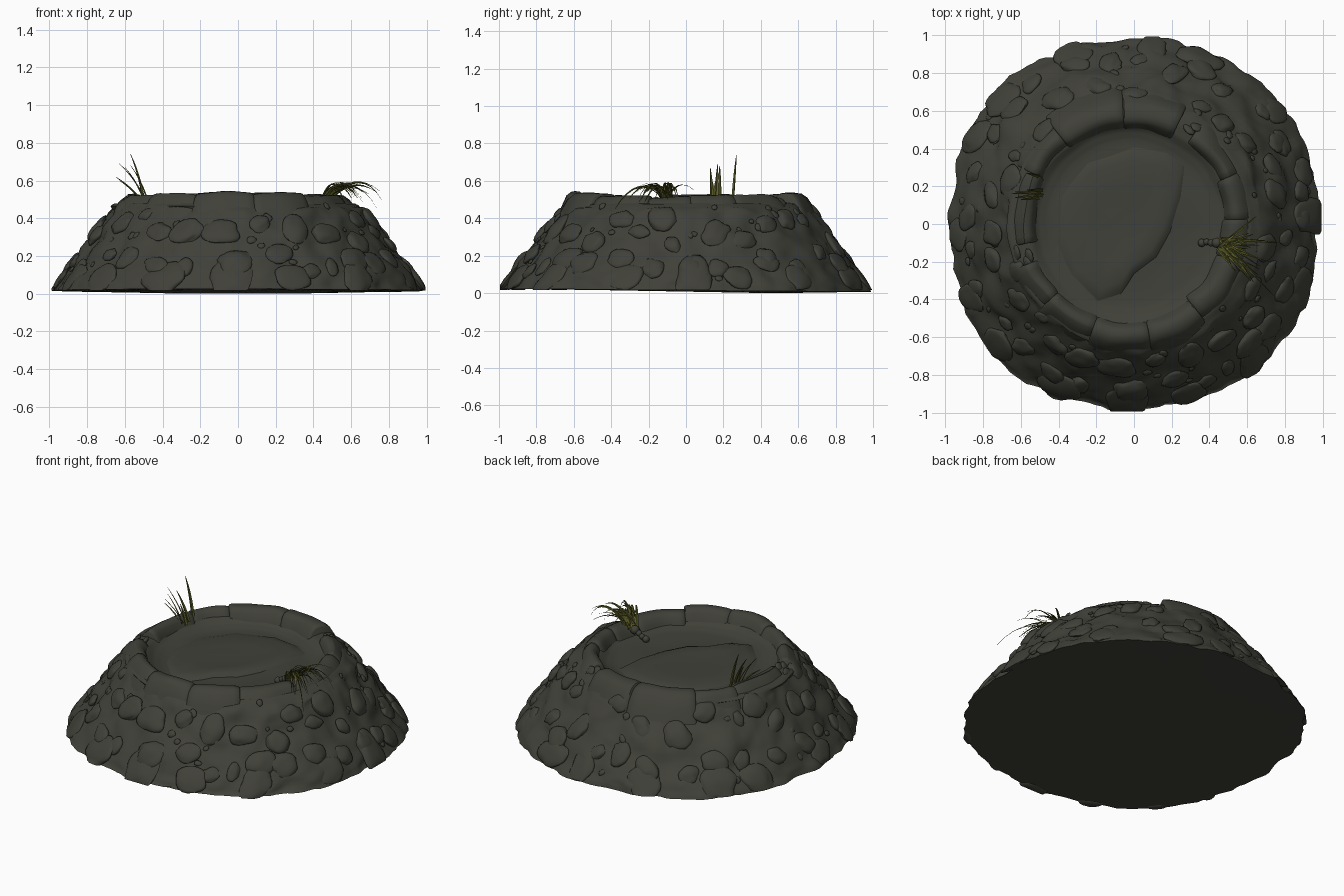
import bpy, bmesh, math, random
from mathutils import Vector, Matrix, noise

if "Cube" in bpy.data.objects:
    bpy.data.objects.remove(bpy.data.objects["Cube"])

random.seed(11)
CX = -0.02  # the basin sits slightly left of centre


def material(name, rgb):
    m = bpy.data.materials.new(name)
    m.diffuse_color = (*rgb, 1)
    m.use_nodes = True
    m.node_tree.nodes["Principled BSDF"].inputs["Base Color"].default_value = m.diffuse_color
    return m


STONE = material("dark olive stone", (0.052, 0.052, 0.041))
GRASS = material("grass green", (0.080, 0.086, 0.016))
DRY = material("dry grass", (0.110, 0.105, 0.024))


def finish(bm, name, mats, angle=40):
    me = bpy.data.meshes.new(name)
    bm.to_mesh(me)
    bm.free()
    ob = bpy.data.objects.new(name, me)
    bpy.context.collection.objects.link(ob)
    for m in mats:
        me.materials.append(m)
    bpy.ops.object.select_all(action='DESELECT')
    ob.select_set(True)
    bpy.context.view_layer.objects.active = ob
    bpy.ops.object.shade_smooth_by_angle(angle=math.radians(angle))
    return ob


def n3(p, f, seed=0.0):
    return noise.noise(Vector(p) * f + Vector((seed, seed * 1.7, 3.1)))


def clamp1(v, lim=0.99):
    return max(-lim, min(lim, v))


def squarish(a, z):
    # the foot reaches a little further on the diagonals
    return 1 + 0.016 * (1 - math.cos(4 * a)) * max(0, 1 - z / 0.4)


# Mound: lathed slope, rim shelf and basin floor, roughened with noise
PROFILE = [(0.98, 0.016), (0.952, 0.06), (0.893, 0.14), (0.825, 0.24), (0.755, 0.335), (0.69, 0.425),
           (0.64, 0.476), (0.585, 0.485), (0.53, 0.478), (0.49, 0.452), (0.44, 0.438), (0.3, 0.435), (0.15, 0.437)]


def lathe_mound():
    bm = bmesh.new()
    rows = []
    for (r0, z0), (r1, z1) in zip(PROFILE, PROFILE[1:] + [(0.03, 0.437)]):
        for k in range(4):
            t = k / 4
            rows.append((r0 + (r1 - r0) * t, z0 + (z1 - z0) * t))
    N = 180
    rings = []
    for q, (r, z) in enumerate(rows):
        ring = []
        for i in range(N):
            a = 2 * math.pi * i / N
            c, s = math.cos(a), math.sin(a)
            p = (r * c, r * s, z)
            if r > 0.66:
                rr = r + 0.02 * n3(p, 4.5) + 0.026 * n3(p, 8, 5) + 0.012 * n3(p, 18, 2)
                rr *= squarish(a, z)
                zz = z + (0.016 * n3(p, 8, 9) if z > 0.06 else 0.004 * n3(p, 3, 2))
                if q == 0:
                    zz -= 0.009 * s
                x = clamp1(rr * c)
            else:
                rr = r + 0.01 * n3(p, 6, 4)
                zz = z + 0.008 * n3(p, 4, 7)
                x = rr * c + CX
            ring.append(bm.verts.new((x, clamp1(rr * s), max(zz, 0.002))))
        rings.append(ring)
    for A, B in zip(rings, rings[1:]):
        for i in range(N):
            j = (i + 1) % N
            bm.faces.new((A[i], A[j], B[j], B[i]))
    bm.faces.new(rings[-1])
    # slightly bellied underside
    low = [bm.verts.new((v.co.x * 0.5, v.co.y * 0.5, max(0, 0.008 - 0.009 * v.co.y))) for v in rings[0]]
    for i in range(N):
        j = (i + 1) % N
        bm.faces.new((rings[0][j], rings[0][i], low[i], low[j]))
    bm.faces.new(low[::-1])
    return finish(bm, "mound", [STONE], 50)


lathe_mound()


# Rim stones: curved blocks swept along arcs
def rim_stone(bm, a0, a1, ri, ro, zt):
    seed = random.uniform(0, 50)
    sec = [(ri - 0.04, 0.40), (ri - 0.012, 0.465), (ri + 0.008, zt - 0.022), (ri + 0.03, zt - 0.003),
           (ri + 0.055, zt), (ro - 0.03, zt - 0.003), (ro, zt - 0.025), (ro + 0.035, 0.45), (ro + 0.075, 0.37)]
    n = max(5, int((a1 - a0) / 3))
    cr, cz = (ri + ro) / 2 + 0.01, 0.43
    rings = []
    for k in range(n + 3):
        t = min(max((k - 1) / n, 0), 1)
        a = math.radians(a0 + (a1 - a0) * t)
        f = 0.88 if k in (0, n + 2) else (0.97 if k in (1, n + 1) else 1)
        da = -0.012 if k == 0 else 0.012 if k == n + 2 else 0
        ring = []
        for r, z in sec:
            r, z = cr + (r - cr) * f, cz + (z - cz) * f
            p = (r * math.cos(a), r * math.sin(a), z)
            # shared noise keeps neighbours aligned, seeded noise tells them apart
            r += 0.016 * n3(p, 6) + 0.01 * n3(p, 5, seed)
            z += 0.012 * n3(p, 6, 3) + 0.008 * n3(p, 5, seed + 8)
            ring.append(bm.verts.new((r * math.cos(a + da) + CX, r * math.sin(a + da), z)))
        rings.append(ring)
    m = len(sec)
    for A, B in zip(rings, rings[1:]):
        for i in range(m):
            j = (i + 1) % m
            bm.faces.new((A[i], B[i], B[j], A[j]))
    bm.faces.new(rings[0])
    bm.faces.new(rings[-1][::-1])


bm = bmesh.new()
for args in [(65, 93, 0.52, 0.65, 0.535), (94, 128, 0.525, 0.65, 0.53), (26, 54, 0.53, 0.62, 0.525),
             (3, 25, 0.515, 0.62, 0.52), (-19, 2, 0.50, 0.62, 0.512),
             (-52, -20, 0.505, 0.625, 0.522), (-80, -53, 0.52, 0.635, 0.535),
             (-109, -81, 0.53, 0.635, 0.54), (-136, -110, 0.53, 0.625, 0.528), (-158, -137, 0.53, 0.62, 0.52),
             (129, 152, 0.53, 0.63, 0.52), (153, 190, 0.515, 0.60, 0.522)]:
    rim_stone(bm, *args)
bmesh.ops.recalc_face_normals(bm, faces=bm.faces)
finish(bm, "rim_stones", [STONE], 50)


# Stones half buried in the slope
def slope_z(r):
    for (r0, z0), (r1, z1) in zip(PROFILE, PROFILE[1:]):
        if r1 <= r <= r0:
            return z0 + (z1 - z0) * (r0 - r) / (r0 - r1)
    return 0.03


def slope_stone(bm, deg, r, size, sub=3, thick=0.38):
    a = math.radians(deg)
    r = max(r - 0.01, 0.5)
    z = slope_z(r)
    r *= squarish(a, z)
    pos = Vector((r * math.cos(a), r * math.sin(a), z))
    nrm = Vector((0.8 * math.cos(a), 0.8 * math.sin(a), 0.6)).normalized()
    rot = nrm.to_track_quat('Z', 'Y').to_matrix().to_4x4()
    spin = Matrix.Rotation(random.uniform(0, 6.28), 4, 'Z')
    sc = Matrix.Diagonal((size * random.uniform(1.0, 1.3), size * random.uniform(0.8, 1.05), size * thick, 1))
    M = Matrix.Translation(pos) @ rot @ spin @ sc
    seed = random.uniform(0, 90)
    for v in bmesh.ops.create_icosphere(bm, subdivisions=sub, radius=1)['verts']:
        d = v.co.copy()
        d *= 1 + 0.25 * n3(d, 1.3, seed)
        co = M @ d
        v.co = (clamp1(co.x, 0.995), clamp1(co.y, 0.995), max(co.z, 0.016))


bm = bmesh.new()
placed = [(-111, .77, .075), (-97, .77, .08), (-91, .89, .095), (-132, .87, .07), (-123, .77, .06),
          (-53, .78, .07), (-38, .89, .075), (-5, .82, .05), (-10, .72, .075), (-19, .77, .05),
          (-38, .81, .065), (-46, .88, .08), (30, .87, .06), (36, .74, .065), (11, .91, .06),
          (75, .83, .075), (60, .73, .05), (29, .89, .06), (184, .76, .07), (169, .78, .06),
          (202, .68, .065), (213, .74, .07), (121, .78, .08)]
for s in placed:
    slope_stone(bm, *s)
spots = [(d, r) for d, r, _ in placed]
tries = 0
while len(spots) < 58 and tries < 2000:
    tries += 1
    d, r = random.uniform(-180, 180), random.uniform(0.69, 0.92)
    p = Vector((r * math.cos(math.radians(d)), r * math.sin(math.radians(d))))
    if all((p - Vector((q * math.cos(math.radians(e)), q * math.sin(math.radians(e))))).length > 0.125
           for e, q in spots):
        spots.append((d, r))
        slope_stone(bm, d, r, random.uniform(0.04, 0.075))
finish(bm, "slope_stones", [STONE], 60)

# Low boulders that lobe the foot of the mound
bm = bmesh.new()
for k in range(16):
    slope_stone(bm, k * 22.5 + random.uniform(-7, 7), 0.945, random.uniform(0.07, 0.11), 3, 0.24)
finish(bm, "foot_boulders", [STONE], 60)

# Pebbles scattered between the stones and in the rim gaps
bm = bmesh.new()
for _ in range(60):
    slope_stone(bm, random.uniform(-180, 180), random.uniform(0.66, 0.95), random.uniform(0.012, 0.026), 2)
for d in (57, 60, 194, 197, 200):
    slope_stone(bm, d, random.uniform(0.58, 0.66), 0.035, 2)
finish(bm, "pebbles", [STONE], 60)

# Worn slab on the basin floor with a sloping lower-right edge
bm = bmesh.new()
outline = [(0.28, 0.33), (0.26, 0.15), (0.20, -0.04), (0.12, -0.18), (0.0, -0.27), (-0.07, -0.38),
           (-0.20, -0.43), (-0.36, -0.30), (-0.44, -0.08), (-0.42, 0.16), (-0.26, 0.35), (0.0, 0.42), (0.18, 0.39)]
levels = [(1.0, 0.428), (0.92, 0.446), (0.80, 0.457), (0.5, 0.452), (0.2, 0.448)]
loops = [[bm.verts.new((x * f - 0.05 * (1 - f), y * f,
                        z - (0.010 if x < -0.2 else 0) * f + 0.005 * n3((x * f, y * f, 0), 6)))
          for x, y in outline] for f, z in levels]
for A, B in zip(loops, loops[1:]):
    for i in range(len(A)):
        j = (i + 1) % len(A)
        bm.faces.new((A[i], B[i], B[j], A[j]))
bm.faces.new(loops[-1])
bmesh.ops.recalc_face_normals(bm, faces=bm.faces)
finish(bm, "floor_slab", [STONE], 30)


# Grass blades: tapered strips along quadratic curves, each twisted its own way
def blade(bm, p0, p1, p2, w, mat):
    p0, p1, p2 = Vector(p0), Vector(p1), Vector(p2)
    axis = (p2 - p0).normalized()
    side = axis.cross(Vector((0.2, 0.1, 1))).normalized()
    side = Matrix.Rotation(random.uniform(-0.8, 0.8), 3, axis) @ side
    prev = None
    for k in range(9):
        t = k / 8
        c = p0 * (1 - t) ** 2 + p1 * 2 * t * (1 - t) + p2 * t * t
        h = side * (w * (1 - t ** 2) * 0.5 + 0.0015)
        fold = axis.cross(side) * (w * 0.25 * (1 - t) + 0.001)
        row = [bm.verts.new(c - h), bm.verts.new(c + fold), bm.verts.new(c + h)]
        if prev:
            for i in (0, 1):
                bm.faces.new((prev[i], prev[i + 1], row[i + 1], row[i])).material_index = mat
        prev = row


bm = bmesh.new()
for b, t in [((-.50, .25, .50), (-.57, .27, .74)), ((-.49, .16, .50), (-.63, .17, .69)),
             ((-.50, .14, .50), (-.60, .13, .67)), ((-.51, .17, .49), (-.65, .16, .62)),
             ((-.48, .18, .50), (-.57, .18, .68)), ((-.52, .15, .50), (-.63, .14, .60)),
             ((-.48, .15, .49), (-.53, .16, .61))]:
    m = [b[0] * .55 + t[0] * .45 + .005, (b[1] + t[1]) / 2, b[2] * .4 + t[2] * .6]
    blade(bm, b, m, t, 0.017, random.choice((0, 0, 1)))
finish(bm, "upright_grass", [GRASS, DRY])

bm = bmesh.new()
for k in range(28):
    ang = math.radians(random.uniform(-68, 42))
    ln = random.uniform(0.13, 0.28)
    b = Vector((0.46 + random.uniform(-.02, .03), -0.10 + random.uniform(-.03, .03), 0.495))
    d = Vector((math.cos(ang), math.sin(ang), 0))
    tip = b + d * ln + Vector((0, 0, random.uniform(-0.03, 0.09)))
    blade(bm, b, b + d * ln * 0.45 + Vector((0, 0, random.uniform(0.10, 0.17))), tip, 0.014, random.choice((0, 0, 1)))
blade(bm, (.47, -.12, .5), (.62, -.25, .66), (.74, -.38, .45), 0.012, 0)
blade(bm, (.47, -.10, .5), (.66, -.08, .68), (.76, -.10, .50), 0.012, 0)
finish(bm, "drooping_grass", [GRASS, DRY])

# Root clump beside the drooping grass
bm = bmesh.new()
for x, y, s in [(0.36, -.10, .022), (0.385, -.095, .018), (0.41, -.10, .02), (0.44, -.10, .028)]:
    bmesh.ops.create_icosphere(bm, subdivisions=2, radius=s,
                               matrix=Matrix.Translation((x, y, 0.45 + (x - .36) * .5)))
finish(bm, "root_clump", [STONE], 60)
